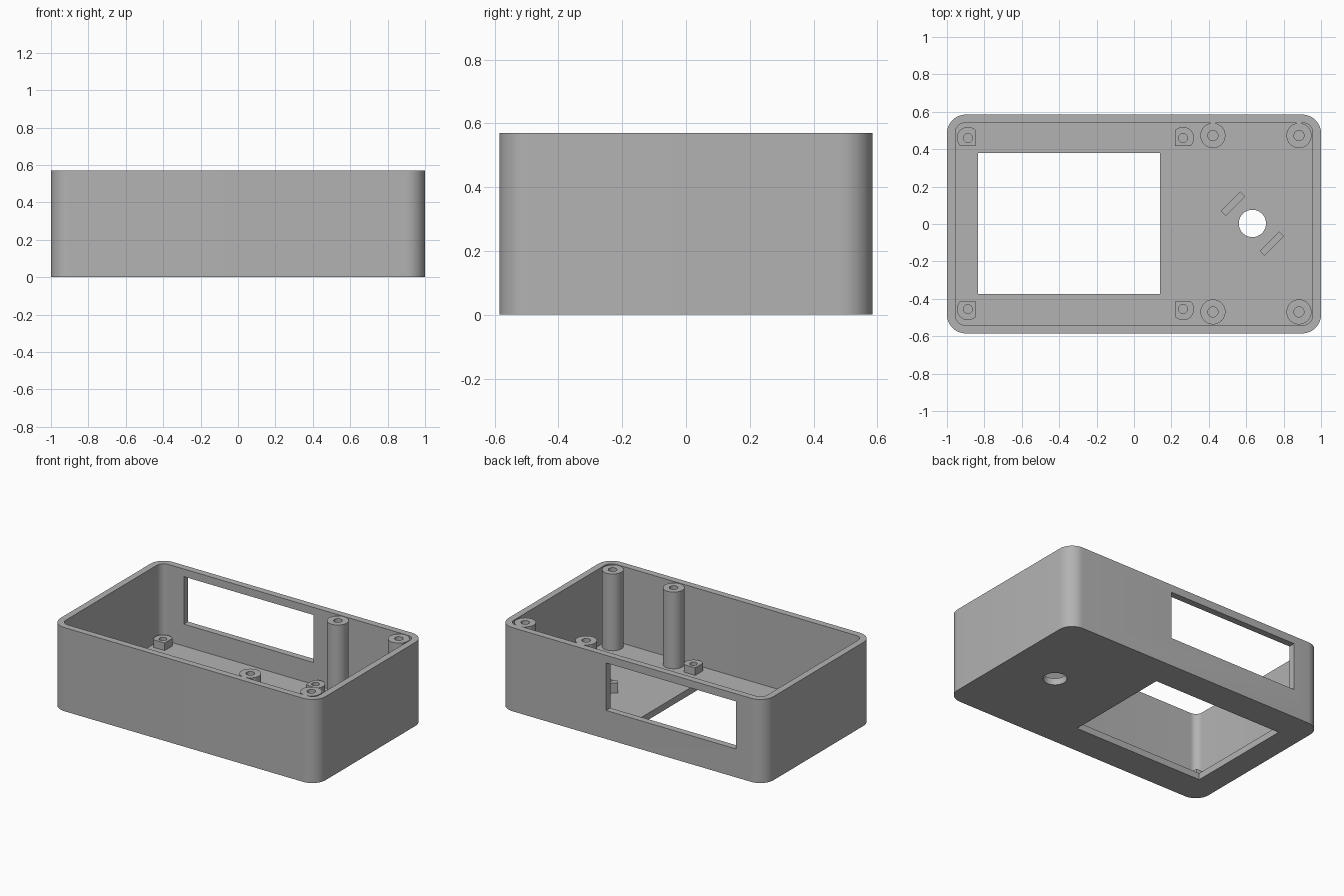
import bpy
import bmesh
from math import cos, sin, pi, radians
from mathutils import Vector

cube = bpy.data.objects.get("Cube")
if cube:
    bpy.data.objects.remove(cube, do_unlink=True)

HEIGHT, FLOOR = 0.57, 0.045
HALF_X, HALF_Y, WALL = 1.0, 0.585, 0.045

grey = bpy.data.materials.new("plain grey")
grey.use_nodes = True
colour = (0.45, 0.45, 0.45, 1)
grey.diffuse_color = colour
grey.node_tree.nodes["Principled BSDF"].inputs["Base Color"].default_value = colour


def circle(r, n=40):
    return [(r * cos(2 * pi * i / n), r * sin(2 * pi * i / n)) for i in range(n)]


def rect(hx, hy):
    return [(-hx, -hy), (hx, -hy), (hx, hy), (-hx, hy)]


def rounded_rect(hx, hy, r, steps=10):
    pts = []
    for k, (sx, sy) in enumerate([(1, 1), (-1, 1), (-1, -1), (1, -1)]):
        for i in range(steps + 1):
            a = (k + i / steps) * pi / 2
            pts.append((sx * (hx - r) + r * cos(a), sy * (hy - r) + r * sin(a)))
    return pts


def prism(name, outline, z0, z1, centre=(0, 0), turn=0):
    """Extrude a flat outline from z0 to z1."""
    bm = bmesh.new()
    face = bm.faces.new([bm.verts.new((x, y, z0)) for x, y in outline])
    top = bmesh.ops.extrude_face_region(bm, geom=[face])["geom"]
    moved = [v for v in top if isinstance(v, bmesh.types.BMVert)]
    bmesh.ops.translate(bm, verts=moved, vec=Vector((0, 0, z1 - z0)))
    bmesh.ops.recalc_face_normals(bm, faces=bm.faces[:])
    mesh = bpy.data.meshes.new(name)
    bm.to_mesh(mesh)
    bm.free()
    mesh.materials.append(grey)
    obj = bpy.data.objects.new(name, mesh)
    obj.location = (*centre, 0)
    obj.rotation_euler.z = turn
    bpy.context.collection.objects.link(obj)
    return obj


def activate(obj):
    bpy.ops.object.select_all(action="DESELECT")
    obj.select_set(True)
    bpy.context.view_layer.objects.active = obj


def cut(obj, *cutters):
    """Subtract the cutters, then remove them."""
    activate(obj)
    for cutter in cutters:
        cutter.hide_render = True
        mod = obj.modifiers.new("cut", "BOOLEAN")
        mod.operation, mod.solver, mod.object = "DIFFERENCE", "EXACT", cutter
        bpy.ops.object.modifier_apply(modifier=mod.name)
        bpy.data.objects.remove(cutter, do_unlink=True)


def smooth(obj):
    activate(obj)
    bpy.ops.object.shade_smooth_by_angle(angle=radians(30))


# Open box: cavity, floor window, shaft hole and back window
box = prism("case_shell", rounded_rect(HALF_X, HALF_Y, 0.1), 0, HEIGHT)
cut(box,
    prism("cavity", rounded_rect(HALF_X - WALL, HALF_Y - WALL, 0.05), FLOOR, 1),
    prism("floor_window", rect(0.487, 0.377), -0.2, 0.3, (-0.347, 0.003)),
    prism("shaft_hole", circle(0.073), -0.2, 0.3, (0.633, 0.003)),
    prism("back_window", rect(0.49, 0.1), 0.194, 0.518, (-0.297, HALF_Y)))
smooth(box)

# Tall screw posts at the right-hand end
for x in (0.422, 0.882):
    for y in (-0.47, 0.473):
        post = prism("screw_post", circle(0.067), FLOOR - 0.01, HEIGHT - 0.002, (x, y))
        cut(post, prism("post_bore", circle(0.027), FLOOR - 0.1, 1, (x, y)))
        smooth(post)

# Short standoffs, flattened on the two sides facing the floor window
for x, sx in ((-0.888, 1), (0.262, -1)):
    for y, sy in ((-0.455, 1), (0.46, -1)):
        outline = [(sx * min(px, 0.043), sy * min(py, 0.043)) for px, py in circle(0.059)]
        standoff = prism("board_standoff", outline, FLOOR - 0.01, 0.097, (x, y))
        cut(standoff, prism("standoff_bore", circle(0.024), FLOOR - 0.1, 1, (x, y)))
        smooth(standoff)

# Diagonal locating ribs on either side of the shaft hole
for centre in ((0.529, 0.108), (0.737, -0.104)):
    prism("locating_rib", rect(0.074, 0.018), FLOOR - 0.01, 0.113, centre, radians(45))
